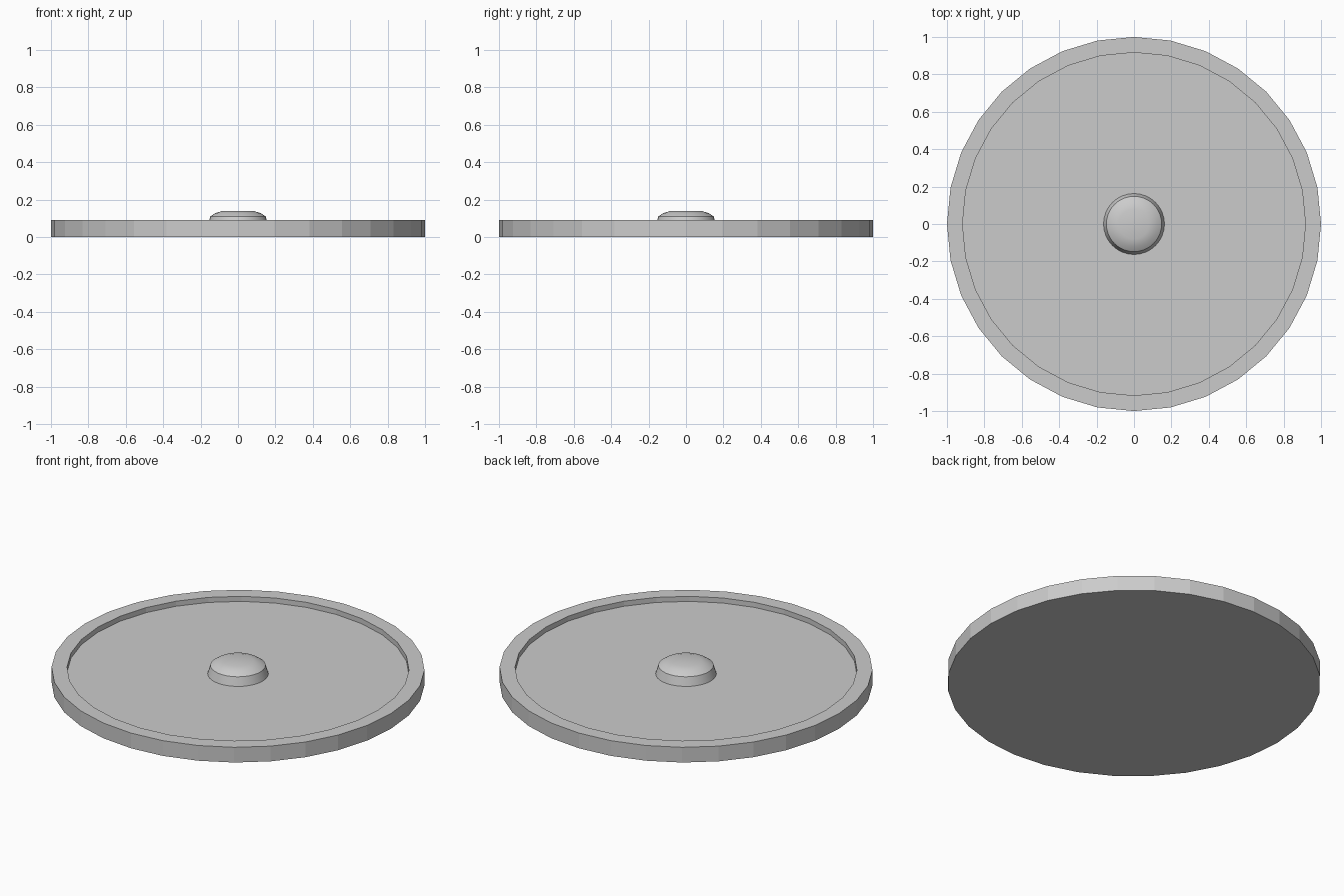
import bpy, bmesh, math

if "Cube" in bpy.data.objects:
    bpy.data.objects.remove(bpy.data.objects["Cube"])

SIDES = 32


def lathe(name, profile):
    """Spin an (r, z) profile around z; r = 0 closes to a cap."""
    bm = bmesh.new()
    rings = []
    for r, z in profile:
        rings.append([bm.verts.new((r * math.cos(2 * math.pi * i / SIDES),
                                    r * math.sin(2 * math.pi * i / SIDES), z))
                      for i in range(SIDES)])
    for a, b in zip(rings, rings[1:]):
        for i in range(SIDES):
            j = (i + 1) % SIDES
            bm.faces.new((a[i], a[j], b[j], b[i]))
    bm.faces.new(list(reversed(rings[0])))
    bm.faces.new(rings[-1])
    bmesh.ops.recalc_face_normals(bm, faces=bm.faces)
    mesh = bpy.data.meshes.new(name)
    bm.to_mesh(mesh)
    bm.free()
    obj = bpy.data.objects.new(name, mesh)
    bpy.context.collection.objects.link(obj)
    return obj


# Shallow dish with a raised flat rim, faceted sides
lathe("dish", [(1, 0), (1, 0.09), (0.917, 0.09), (0.917, 0.06)])

# Central knob: tapered collar with a flattened dome, smooth shaded
knob = lathe("center_knob", [(0.163, 0.06), (0.148, 0.11),
                             (0.121, 0.128), (0.08, 0.14)])
bpy.ops.object.select_all(action='DESELECT')
knob.select_set(True)
bpy.context.view_layer.objects.active = knob
bpy.ops.object.shade_smooth_by_angle(angle=math.radians(30))
